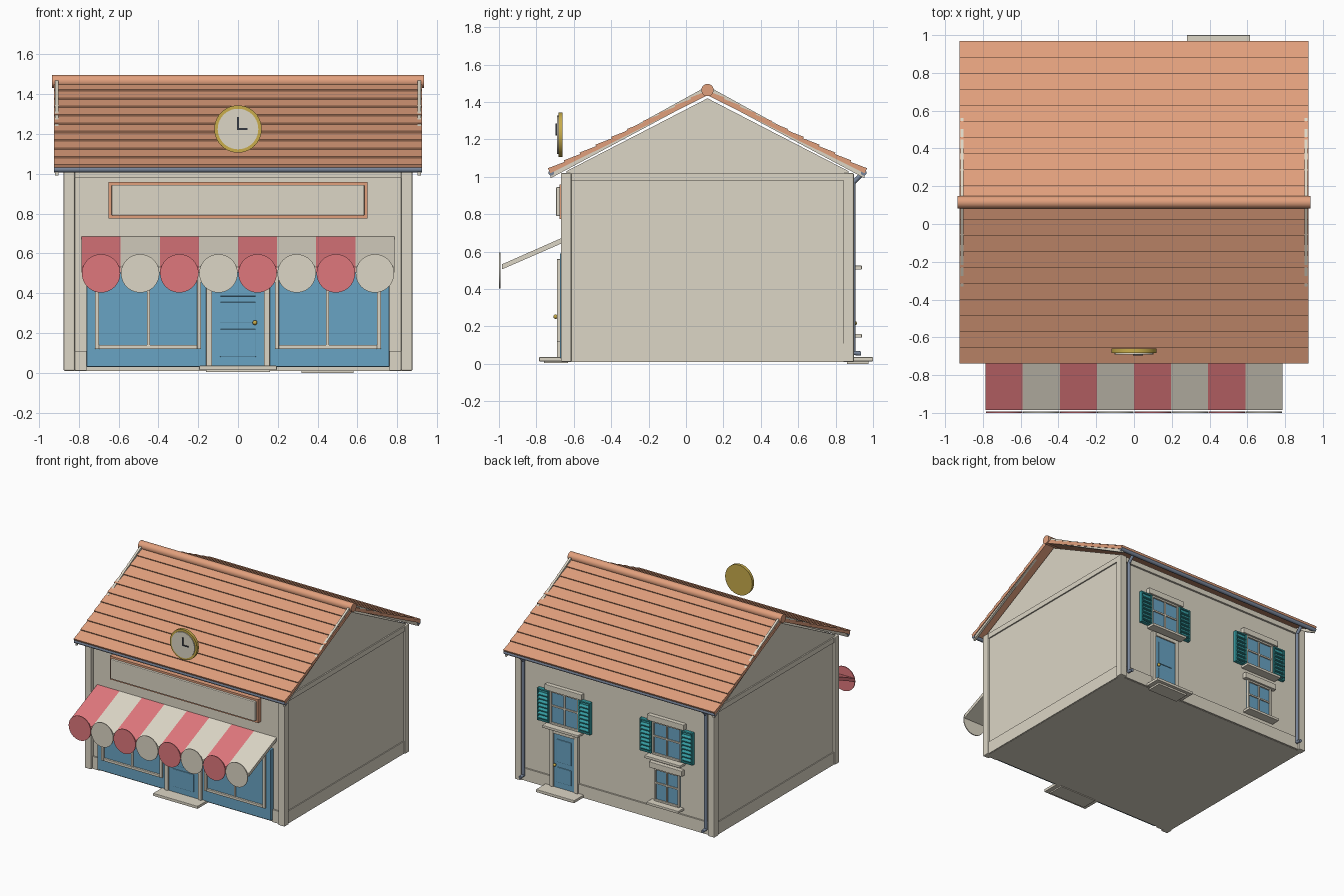
import bpy, bmesh, math
from mathutils import Vector, Matrix

if "Cube" in bpy.data.objects:
    bpy.data.objects.remove(bpy.data.objects["Cube"])


def mat(name, r, g, b):
    m = bpy.data.materials.new(name)
    m.diffuse_color = tuple(c ** 2.2 for c in (r, g, b)) + (1.0,)
    m.use_nodes = True
    m.node_tree.nodes["Principled BSDF"].inputs["Base Color"].default_value = m.diffuse_color
    return m


CREAM = mat("cream", 0.86, 0.835, 0.77)
ORANGE = mat("terracotta", 0.88, 0.62, 0.485)
RED = mat("red", 0.87, 0.465, 0.485)
BLUE = mat("blue", 0.41, 0.635, 0.76)
TEAL = mat("teal", 0.22, 0.60, 0.62)
GOLD = mat("gold", 0.78, 0.67, 0.30)
GREY = mat("gutter grey", 0.47, 0.52, 0.60)
DARK = mat("dark grey", 0.22, 0.23, 0.26)


def finish(name, bm, material, bevel=0, smooth=False):
    bmesh.ops.recalc_face_normals(bm, faces=bm.faces)
    me = bpy.data.meshes.new(name)
    bm.to_mesh(me)
    bm.free()
    me.materials.append(material)
    ob = bpy.data.objects.new(name, me)
    bpy.context.collection.objects.link(ob)
    if bevel:
        mod = ob.modifiers.new("bevel", 'BEVEL')
        mod.width, mod.segments = bevel, 2
    if smooth:
        bpy.context.view_layer.objects.active = ob
        ob.select_set(True)
        bpy.ops.object.shade_smooth_by_angle()
        ob.select_set(False)
    return ob


def box(name, x, y, z, material, bevel=0):
    bm = bmesh.new()
    size = [(b - a) for a, b in (x, y, z)]
    mid = [(a + b) / 2 for a, b in (x, y, z)]
    bmesh.ops.create_cube(bm, size=1, matrix=Matrix.Translation(mid) @ Matrix.Diagonal(size + [1]))
    return finish(name, bm, material, bevel)


def prism(name, pts, x0, x1, material):
    """Extrude a (y, z) profile along x."""
    bm = bmesh.new()
    face = bm.faces.new([bm.verts.new((x0, y, z)) for y, z in pts])
    ext = bmesh.ops.extrude_face_region(bm, geom=[face])
    moved = [v for v in ext["geom"] if isinstance(v, bmesh.types.BMVert)]
    bmesh.ops.translate(bm, verts=moved, vec=(x1 - x0, 0, 0))
    return finish(name, bm, material)


def rod(name, a, b, r, material, sides=16):
    a, b = Vector(a), Vector(b)
    rot = (b - a).to_track_quat('Z', 'Y').to_matrix().to_4x4()
    bm = bmesh.new()
    bmesh.ops.create_cone(bm, cap_ends=True, segments=sides, radius1=r, radius2=r,
                          depth=(b - a).length, matrix=Matrix.Translation((a + b) / 2) @ rot)
    return finish(name, bm, material, smooth=True)


def ball(name, c, r, material):
    bm = bmesh.new()
    bmesh.ops.create_uvsphere(bm, u_segments=14, v_segments=10, radius=r, matrix=Matrix.Translation(c))
    return finish(name, bm, material, smooth=True)


def frame(name, x, y, z, w, material, bottom=True):
    """Rectangular frame of bars of width w."""
    box(name + "_left", (x[0], x[0] + w), y, z, material, 0.003)
    box(name + "_right", (x[1] - w, x[1]), y, z, material, 0.003)
    box(name + "_top", (x[0] + w, x[1] - w), y, (z[1] - w, z[1]), material, 0.003)
    if bottom:
        box(name + "_bottom", (x[0] + w, x[1] - w), y, (z[0], z[0] + w), material, 0.003)


# Walls with gables
RY = 0.115
prism("walls", [(-0.64, 0.01), (0.87, 0.01), (0.87, 1.03), (RY, 1.42), (-0.64, 1.03)], -0.86, 0.86, CREAM)
for s, side in ((-1, "left"), (1, "right")):
    for y, end in ((-0.64, "front"), (0.87, "back")):
        box(f"corner_post_{end}_{side}", sorted((s * 0.82, s * 0.876)), (y - 0.029, y + 0.027),
            (0.01, 1.02), CREAM, 0.006)
    box(f"side_plinth_{side}", sorted((s * 0.85, s * 0.867)), (-0.62, 0.85), (0.012, 0.11), CREAM)
    box(f"side_beam_{side}", sorted((s * 0.85, s * 0.87)), (-0.62, 0.85), (0.98, 1.02), CREAM)
    box(f"front_plinth_{side}", sorted((s * 0.76, s * 0.82)), (-0.652, -0.63), (0.012, 0.11), CREAM)
for y, end in ((-0.64, "front"), (0.87, "back")):
    box(f"{end}_beam", (-0.82, 0.82), (y - 0.015, y + 0.015), (0.98, 1.02), CREAM)
box("back_plinth", (-0.82, 0.82), (0.86, 0.882), (0.012, 0.11), CREAM)

# Roof: overlapping tile rows, gutters and bargeboards on both slopes
ROWS = 10
for s, end in ((-1, "front"), (1, "back")):
    low, top = Vector((RY + s * 0.845, 1.03)), Vector((RY, 1.45))
    d = (top - low).normalized()
    n = Vector((-d.y, d.x)) if s < 0 else Vector((d.y, -d.x))
    pts = [low - n * 0.012]
    for i in range(ROWS):
        pts.append(low.lerp(top, i / ROWS) + n * 0.018)
        pts.append(low.lerp(top, (i + 1) / ROWS) + n * 0.009)
    pts.append(top - n * 0.012)
    prism(f"roof_tiles_{end}", pts, -0.925, 0.925, ORANGE)
    a, b = Vector((RY + s * 0.84, 1.012)), Vector((RY, 1.474))
    up = Vector((0, 0.02))
    for x in (-0.919, 0.902):
        prism(f"bargeboard_{end}", [a - up, b - up * 1.6, b + up * 0.6, a + up * 0.6], x, x + 0.017, CREAM)
    rod(f"gutter_{end}", (-0.924, RY + s * 0.835, 1.022), (0.924, RY + s * 0.835, 1.022), 0.015, GREY)
rod("ridge_tile", (-0.935, RY, 1.464), (0.935, RY, 1.464), 0.033, ORANGE, 24)

# Drainpipes on the back
for x in (-0.80, 0.80):
    rod("drainpipe", (x, 0.895, 0.055), (x, 0.895, 0.97), 0.012, GREY)
    rod("drainpipe_elbow", (x, 0.895, 0.97), (x, 0.945, 1.02), 0.012, GREY)
    rod("drainpipe_foot", (x, 0.89, 0.06), (x, 0.935, 0.055), 0.012, GREY)

# Shopfront
box("shopfront", (-0.76, 0.76), (-0.675, -0.635), (0.03, 0.59), BLUE, 0.004)
for s in (-1, 1):
    x = sorted((s * 0.185, s * 0.718))
    frame("shop_window_frame", x, (-0.69, -0.67), (0.12, 0.56), 0.02, CREAM)
    box("shop_window_mullion", (s * 0.45 - 0.007, s * 0.45 + 0.007), (-0.685, -0.67), (0.14, 0.54), CREAM)


def door(name, cx, half, y, out, z0, z1, fw, panels, knob_x):
    """Framed door; out is the outward y direction."""
    span = lambda a, b: tuple(sorted((y + out * a, y + out * b)))
    frame(name + "_frame", (cx - half - fw, cx + half + fw), span(-0.01, 0.016), (z0, z1), fw, CREAM, False)
    box(name, (cx - half, cx + half), span(-0.01, 0.006), (z0, z1 - fw), BLUE)
    for a, b in panels:
        box(name + "_panel", (cx - half * 0.7, cx + half * 0.7), span(0, 0.012), (a, b), BLUE, 0.004)
    ball(name + "_knob", (knob_x, y + out * 0.022, (z0 + z1) / 2 - 0.045), 0.012, GOLD)


door("front_door", 0, 0.13, -0.675, -1, 0.035, 0.56, 0.03,
     [(0.08, 0.22), (0.25, 0.355), (0.385, 0.50)], 0.085)
door("back_door", 0.447, 0.092, 0.88, 1, 0.035, 0.49, 0.03,
     [(0.08, 0.20), (0.24, 0.42)], 0.52)

# Door steps
box("front_step", (-0.195, 0.195), (-0.785, -0.63), (0.014, 0.036), CREAM, 0.003)
box("front_step_foot", (-0.16, 0.16), (-0.76, -0.63), (0.004, 0.016), CREAM)
box("back_step", (0.28, 0.615), (0.86, 1.0), (0.014, 0.036), CREAM, 0.003)
box("back_step_foot", (0.32, 0.58), (0.86, 0.975), (0.0, 0.016), CREAM)


# Back windows with sills, lintels and louvred shutters
def window(cx, z0, z1, half, shutters):
    box("window_glass", (cx - half, cx + half), (0.86, 0.878), (z0, z1), BLUE)
    frame("window_frame", (cx - half, cx + half), (0.868, 0.89), (z0, z1), 0.014, CREAM)
    box("window_bar_upright", (cx - 0.006, cx + 0.006), (0.87, 0.886), (z0, z1), CREAM)
    zm = z0 + (z1 - z0) * 0.55
    box("window_bar_cross", (cx - half, cx + half), (0.87, 0.886), (zm - 0.006, zm + 0.006), CREAM)
    box("window_sill", (cx - half - 0.03, cx + half + 0.03), (0.865, 0.94), (z0 - 0.02, z0), CREAM, 0.003)
    box("window_lintel", (cx - half - 0.035, cx + half + 0.035), (0.865, 0.903), (z1, z1 + 0.045), CREAM, 0.003)
    if not shutters:
        return
    for s in (-1, 1):
        x = sorted((cx + s * (half + 0.002), cx + s * (half + 0.105)))
        box("shutter_back", x, (0.868, 0.886), (z0 + 0.005, z1 - 0.005), TEAL)
        frame("shutter_frame", x, (0.87, 0.898), (z0 + 0.005, z1 - 0.005), 0.012, TEAL)
        for i in range(7):
            z = z0 + 0.025 + i * (z1 - z0 - 0.05) / 7
            prism("shutter_slat", [(0.88, z + 0.025), (0.88, z), (0.903, z), (0.903, z + 0.008)],
                  x[0] + 0.01, x[1] - 0.01, TEAL)


for cx in (-0.45, 0.447):
    window(cx, 0.525, 0.79, 0.127, True)
window(-0.45, 0.16, 0.42, 0.11, False)

# Shop sign
box("sign_frame", (-0.65, 0.65), (-0.676, -0.635), (0.775, 0.96), ORANGE)
box("sign_board", (-0.635, 0.635), (-0.695, -0.67), (0.79, 0.945), CREAM, 0.006)

# Striped awning with round valance discs
W = 0.1965
for i in range(8):
    x = -0.786 + i * W
    colour = RED if i % 2 == 0 else CREAM
    prism("awning_stripe", [(-0.64, 0.684), (-0.985, 0.532), (-0.985, 0.505), (-0.64, 0.655)], x, x + W, colour)
    rod("awning_disc", (x + W / 2, -1.0, 0.5), (x + W / 2, -0.993, 0.5), 0.0965, colour, 40)

# Clock
CZ = 1.225
rod("clock_rim", (0, -0.683, CZ), (0, -0.66, CZ), 0.119, GOLD, 40)
rod("clock_face", (0, -0.69, CZ), (0, -0.68, CZ), 0.102, CREAM, 40)
box("clock_minute_hand", (-0.004, 0.004), (-0.697, -0.689), (CZ - 0.004, CZ + 0.06), DARK)
box("clock_hour_hand", (-0.004, 0.048), (-0.697, -0.689), (CZ - 0.004, CZ + 0.004), DARK)
